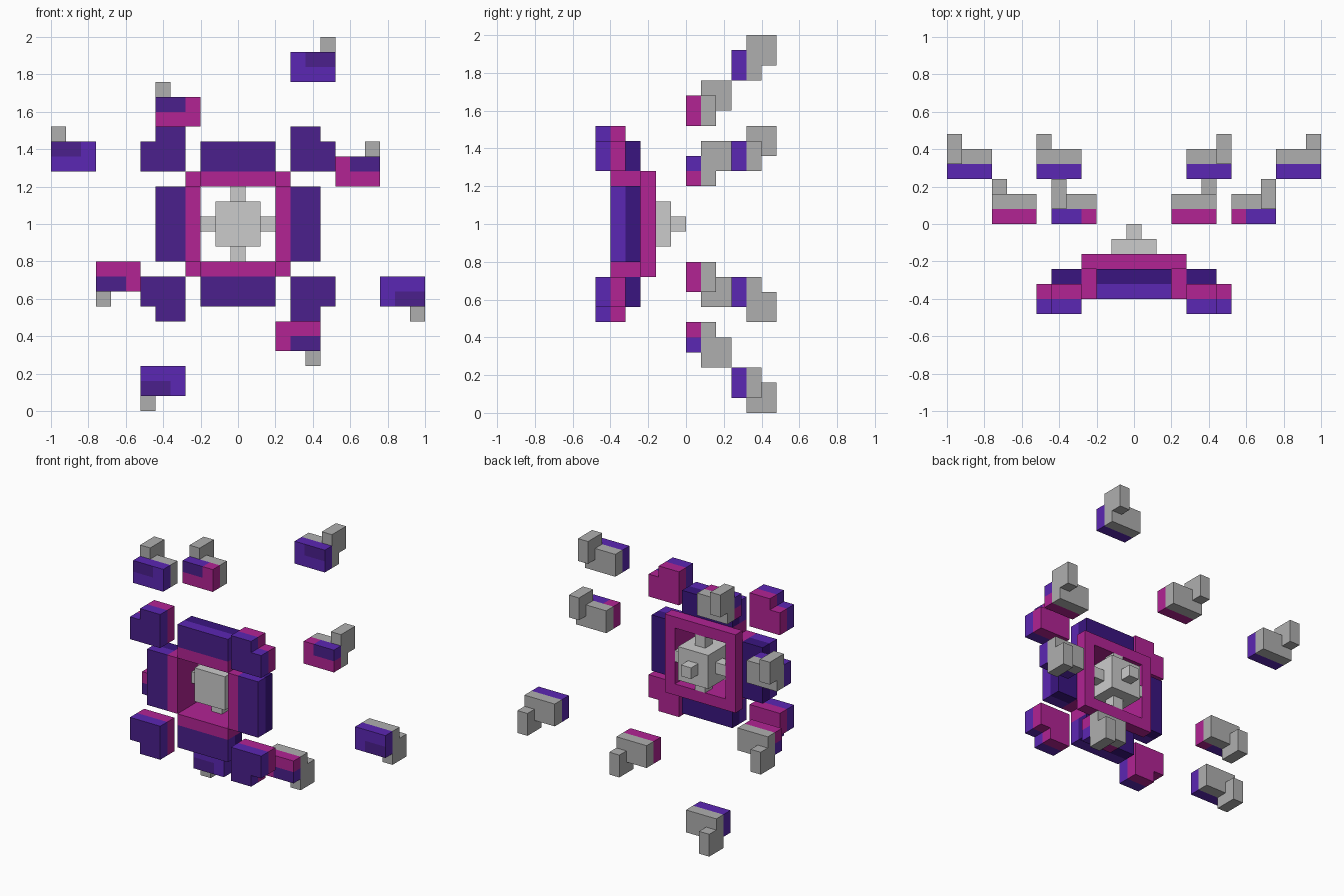
import bpy, bmesh
from mathutils import Vector

if "Cube" in bpy.data.objects:
    bpy.data.objects.remove(bpy.data.objects["Cube"])

U = 0.08                      # cell size
COLOURS = {
    "magenta": (0.445, 0.017, 0.296, 1),
    "purple": (0.105, 0.020, 0.451, 1),
    "mid_purple": (0.069, 0.014, 0.262, 1),
    "dark_purple": (0.042, 0.0075, 0.216, 1),
}
MATS = {}
for n, c in COLOURS.items():
    MATS[n] = bpy.data.materials.new(n)
    MATS[n].diffuse_color = c

cells = {}                    # (i, j, k) -> (part, side colour, front colour)


def fill(part, xr, yr, zr, colour=None, front=None, sx=1, sz=1):
    """Fill an inclusive block of cells, mirrored by sx and sz."""
    for i in range(xr[0], xr[1] + 1):
        for j in range(yr[0], yr[1] + 1):
            for k in range(zr[0], zr[1] + 1):
                cells[(i * sx, j, k * sz)] = (part, colour, front or colour)


# Core with small studs on four sides and the back
fill("core", (-1, 1), (-4, -2), (-1, 1))
fill("core", (-2, 2), (-3, -3), (0, 0))
fill("core", (0, 0), (-3, -3), (-2, 2))
fill("core", (0, 0), (-1, -1), (0, 0))

for s, lr, tb in ((-1, "left", "lower"), (1, "right", "upper")):
    # Square frame
    fill("frame", (3, 3), (-3, -3), (-3, 3), "magenta", sx=s)
    fill("frame", (-3, 3), (-3, -3), (3, 3), "magenta", sz=s)
    # Inner linings and outer armour plates
    fill("frame", (3, 3), (-5, -4), (-2, 2), "magenta", sx=s)
    fill("frame", (-2, 2), (-5, -4), (3, 3), "magenta", sz=s)
    for j, col, fr in ((-5, "purple", "mid_purple"), (-4, "dark_purple", None)):
        fill(lr + "_plate", (4, 5), (j, j), (-2, 2), col, fr, sx=s)
        fill(tb + "_plate", (-2, 2), (j, j), (4, 5), col, fr, sz=s)

# Notched corner guards
for sx, lr in ((-1, "left"), (1, "right")):
    for sz, tb in ((-1, "lower"), (1, "upper")):
        for j, col, fr in ((-6, "purple", "mid_purple"), (-5, "magenta", None)):
            name = f"{tb}_{lr}_corner_guard"
            fill(name, (4, 6), (j, j), (4, 5), col, fr, sx, sz)
            fill(name, (4, 5), (j, j), (6, 6), col, fr, sx, sz)


# Floating shards
def shard(name, i, j, k, sx, sz, colour):
    fill(name, (i, i + 2), (j, j), (k, k + 1), colour, None, sx, sz)
    fill(name, (i + 1, i + 2), (j, j), (k + 1, k + 1), "purple", "mid_purple", sx, sz)
    fill(name, (i, i + 2), (j + 1, j + 1), (k, k + 1), None, None, sx, sz)
    fill(name, (i + 2, i + 2), (j + 1, j + 2), (k + 1, k + 2), None, None, sx, sz)


for s, side in ((-1, "a"), (1, "b")):
    shard("inner_tall_shard_" + side, 3, 0, 7, s, -s, "magenta")
    shard("inner_wide_shard_" + side, 7, 0, 3, s, s, "magenta")
    shard("outer_tall_shard_" + side, 4, 3, 10, s, s, "purple")
    shard("outer_wide_shard_" + side, 10, 3, 4, s, -s, "purple")

# Exposed faces of the cells, one object per part
AXES = [Vector(v) for v in ((1, 0, 0), (0, 1, 0), (0, 0, 1))]
for part in sorted({c[0] for c in cells.values()}):
    mine = {p: c for p, c in cells.items() if c[0] == part}
    used = sorted({n for c in mine.values() for n in c[1:]  if n})
    slots = {n: m for m, n in enumerate(used)}
    if any(c[1] is None for c in mine.values()):
        slots[None] = len(used)
    bm = bmesh.new()
    for p, (_, side, front) in mine.items():
        centre = Vector((p[0], p[1] + 0.5, p[2] + 12.5))
        for a in range(3):
            for s in (-1, 1):
                n = AXES[a] * s
                if tuple(int(p[d] + n[d]) for d in range(3)) in cells:
                    continue
                u, v = AXES[(a + 1) % 3] * s, AXES[(a + 2) % 3]
                f = bm.faces.new([bm.verts.new((centre + (n + u * x + v * y) / 2) * U)
                                  for x, y in ((-1, -1), (1, -1), (1, 1), (-1, 1))])
                f.material_index = slots[front if (a, s) == (1, -1) else side]
    bmesh.ops.remove_doubles(bm, verts=bm.verts, dist=0.001)
    bmesh.ops.dissolve_limit(bm, angle_limit=0.01, verts=bm.verts, edges=bm.edges,
                             delimit={'MATERIAL'})
    me = bpy.data.meshes.new(part)
    if used:
        for n in slots:
            if n is None and "plain_grey" not in MATS:
                MATS["plain_grey"] = bpy.data.materials.new("plain_grey")
                MATS["plain_grey"].diffuse_color = (0.43, 0.43, 0.43, 1)
            me.materials.append(MATS[n or "plain_grey"])
    bm.to_mesh(me)
    bm.free()
    bpy.context.collection.objects.link(bpy.data.objects.new(part, me))

for m in bpy.data.materials:
    if m.users and not m.is_grease_pencil:
        m.use_nodes = True
        m.node_tree.nodes["Principled BSDF"].inputs["Base Color"].default_value = m.diffuse_color
